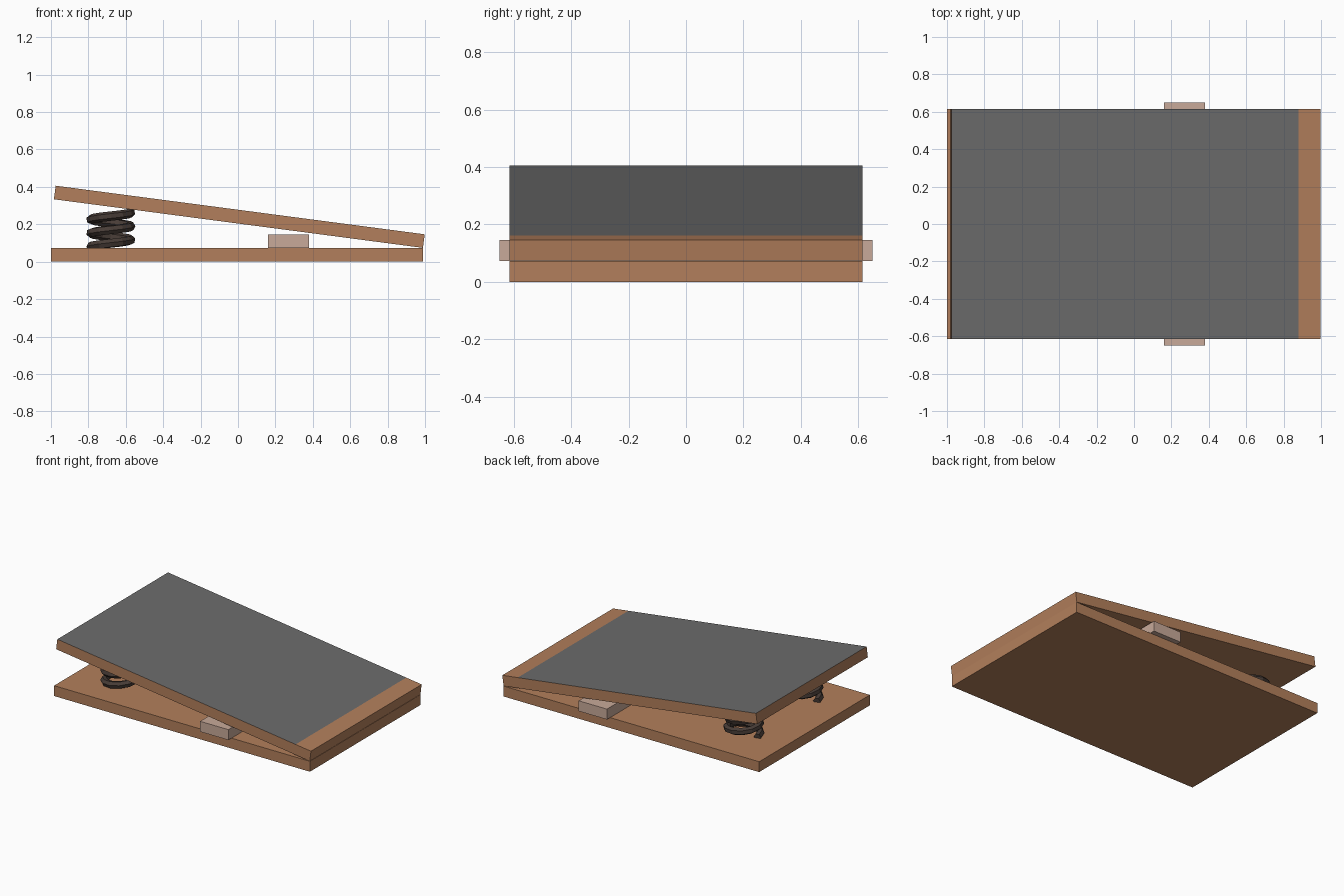
import bpy, bmesh
from math import pi, cos, sin, radians
from mathutils import Matrix, Vector

if "Cube" in bpy.data.objects:
    bpy.data.objects.remove(bpy.data.objects["Cube"], do_unlink=True)


def material(name, rgb):
    mat = bpy.data.materials.new(name)
    mat.use_nodes = True
    mat.diffuse_color = (*rgb, 1)
    mat.node_tree.nodes["Principled BSDF"].inputs["Base Color"].default_value = (*rgb, 1)
    return mat


wood = material("brown wood", (0.45, 0.213, 0.106))
grip = material("grey grip", (0.15, 0.15, 0.15))
pale = material("pale wood", (0.58, 0.40, 0.32))
metal = material("dark metal", (0.065, 0.046, 0.038))

LENGTH, WIDTH, THICK = 1.99, 1.23, 0.073


def box(name, size, location, mats, tilt=0, grip_end=None):
    """Box; with grip_end, its top up to that x takes the second material."""
    bm = bmesh.new()
    bmesh.ops.create_cube(bm, size=1, matrix=Matrix.Diagonal((*size, 1)))
    if grip_end is not None:
        bmesh.ops.bisect_plane(bm, geom=bm.verts[:] + bm.edges[:] + bm.faces[:],
                               plane_co=(grip_end, 0, 0), plane_no=(1, 0, 0))
        bm.normal_update()
        for face in bm.faces:
            if face.normal.z > 0.9 and face.calc_center_median().x < grip_end:
                face.material_index = 1
    mesh = bpy.data.meshes.new(name)
    bm.to_mesh(mesh)
    bm.free()
    for mat in mats:
        mesh.materials.append(mat)
    obj = bpy.data.objects.new(name, mesh)
    obj.location = location
    obj.rotation_euler.y = tilt
    bpy.context.collection.objects.link(obj)
    return obj


def spring(name, x, y, z0, z1, radius, wire, turns, steps=12):
    """Coil rising counter-clockwise, swept with a six-sided wire."""
    curve = bpy.data.curves.new(name, "CURVE")
    curve.dimensions = "3D"
    curve.bevel_depth = wire
    curve.bevel_resolution = 1
    curve.use_fill_caps = True
    line = curve.splines.new("POLY")
    count = int(turns * steps)
    line.points.add(count)
    for i, point in enumerate(line.points):
        a = pi + 2 * pi * i / steps
        point.co = (radius * cos(a), radius * sin(a), z0 + (z1 - z0) * i / count, 1)
    line.use_smooth = False
    curve.materials.append(metal)
    obj = bpy.data.objects.new(name, curve)
    obj.location = (x, y, 0)
    bpy.context.collection.objects.link(obj)
    # Turn the curve into a mesh
    bpy.ops.object.select_all(action="DESELECT")
    obj.select_set(True)
    bpy.context.view_layer.objects.active = obj
    bpy.ops.object.convert(target="MESH")


# Boards
box("base_board", (LENGTH, WIDTH, THICK), (-0.005, 0, THICK / 2), [wood])
box("tilted_board", (LENGTH, WIDTH, THICK), (0.007, 0, 0.24), [wood, grip],
    tilt=radians(7.5), grip_end=0.874)

# Cross bar resting on the base
box("cross_bar", (0.22, 1.30, THICK), (0.27, 0, THICK * 1.5), [pale])

# Pair of springs under the raised end
for side, y in (("front", -0.33), ("back", 0.33)):
    spring(side + "_spring", -0.68, y, 0.08, 0.262, 0.107, 0.025, 2.5)
